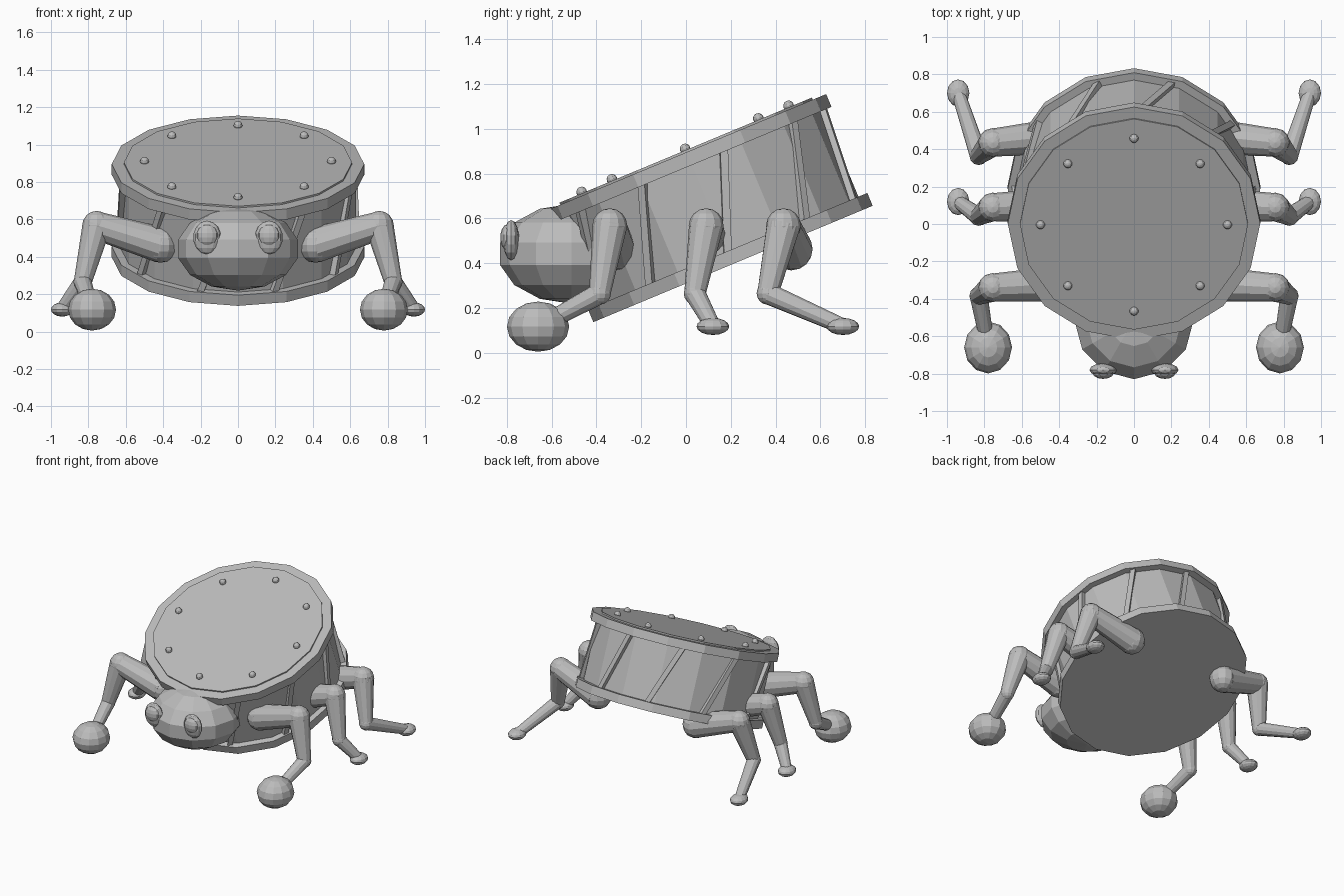
import bpy, bmesh, math
from mathutils import Matrix, Vector

cube = bpy.data.objects.get("Cube")
if cube:
    bpy.data.objects.remove(cube, do_unlink=True)

grey = bpy.data.materials.new("plain_grey")
grey.use_nodes = True
colour = (0.5, 0.5, 0.5, 1)
grey.diffuse_color = colour
grey.node_tree.nodes["Principled BSDF"].inputs["Base Color"].default_value = colour


def finish(name, bm, matrix=Matrix()):
    mesh = bpy.data.meshes.new(name)
    bm.to_mesh(mesh)
    bm.free()
    mesh.materials.append(grey)
    obj = bpy.data.objects.new(name, mesh)
    obj.matrix_world = matrix
    bpy.context.collection.objects.link(obj)
    return obj


def add_ball(bm, centre, radii, segments=12, rings=7):
    m = Matrix.Translation(centre) @ Matrix.Diagonal((*radii, 1))
    bmesh.ops.create_uvsphere(bm, u_segments=segments, v_segments=rings, radius=1, matrix=m)


def add_limb(bm, a, b, r1, r2, sides=12):
    a, b = Vector(a), Vector(b)
    turn = (b - a).to_track_quat('Z', 'Y').to_matrix().to_4x4()
    bmesh.ops.create_cone(bm, cap_ends=True, segments=sides, radius1=r1, radius2=r2,
                          depth=(b - a).length, matrix=Matrix.Translation((a + b) / 2) @ turn)


def ball(name, centre, radii, **detail):
    bm = bmesh.new()
    add_ball(bm, centre, radii, **detail)
    return finish(name, bm)


# Tilted drum: shell, hoops and skin share one frame
tilt = Matrix.Translation((0, 0.106, 0.646)) @ Matrix.Rotation(math.radians(22.6), 4, 'X')
half = 0.27


def disc(name, radius, low, high):
    bm = bmesh.new()
    add_limb(bm, (0, 0, low), (0, 0, high), radius, radius, 16)
    finish(name, bm, tilt)


disc("drum_shell", 0.632, -half + 0.02, half - 0.02)
disc("upper_hoop", 0.675, half - 0.062, half)
disc("lower_hoop", 0.675, -half, -half + 0.062)
disc("drum_skin", 0.61, half - 0.02, half + 0.01)

# Slanted tension rods around the shell
bm = bmesh.new()
for i in range(10):
    low = math.radians(36 * i - 0.5)
    high = low + math.radians(15)
    a = Vector((math.cos(low), math.sin(low), 0)) * 0.635 - Vector((0, 0, 0.22))
    b = Vector((math.cos(high), math.sin(high), 0)) * 0.635 + Vector((0, 0, 0.22))
    along = (b - a).normalized()
    out = (a + b)
    out.z = 0
    out.normalize()
    side = along.cross(out)
    turn = Matrix((out, side, along)).transposed().to_4x4()
    bmesh.ops.create_cube(bm, size=1, matrix=Matrix.Translation((a + b) / 2) @ turn
                          @ Matrix.Diagonal((0.035, 0.035, (b - a).length, 1)))
finish("tension_rods", bm, tilt)

# Round studs on the skin
bm = bmesh.new()
for i in range(8):
    angle = math.tau * i / 8
    add_ball(bm, (0.5 * math.cos(angle), 0.5 * math.sin(angle), half + 0.016),
             (0.024, 0.024, 0.024), 10, 6)
finish("skin_studs", bm, tilt)

# Head
ball("head", (0, -0.51, 0.442), (0.328, 0.328, 0.223))

# Leg layout: hip y, knee y, ankle y, foot centre, foot radii
legs = {
    "front": (-0.32, -0.34, -0.385, (0.78, -0.66, 0.117), (0.128, 0.139, 0.112)),
    "middle": (0.1, 0.09, 0.04, (0.94, 0.12, 0.118), (0.06, 0.073, 0.038)),
    "back": (0.47, 0.435, 0.365, (0.94, 0.7, 0.118), (0.06, 0.073, 0.038)),
}

for side, s in (("left", 1), ("right", -1)):
    # Eyes with raised pupils
    ball(side + "_eye", (0.165 * s, -0.78, 0.503), (0.075, 0.036, 0.09))
    ball(side + "_pupil", (0.165 * s, -0.797, 0.515), (0.058, 0.032, 0.058))

    # Three jointed legs
    for place, (hip_y, knee_y, ankle_y, (fx, fy, fz), radii) in legs.items():
        hip = (0.415 * s, hip_y, 0.463)
        knee = (0.755 * s, knee_y, 0.567)
        ankle = (0.83 * s, ankle_y, 0.265)
        foot = (fx * s, fy, fz)
        bm = bmesh.new()
        add_ball(bm, hip, (0.095,) * 3, rings=8)
        add_limb(bm, hip, knee, 0.095, 0.075)
        add_ball(bm, knee, (0.078,) * 3, rings=8)
        add_limb(bm, knee, ankle, 0.077, 0.048)
        add_ball(bm, ankle, (0.05,) * 3, rings=8)
        add_limb(bm, ankle, foot, 0.048, 0.036)
        finish(f"{side}_{place}_leg", bm)
        ball(f"{side}_{place}_foot", foot, radii, rings=8)
